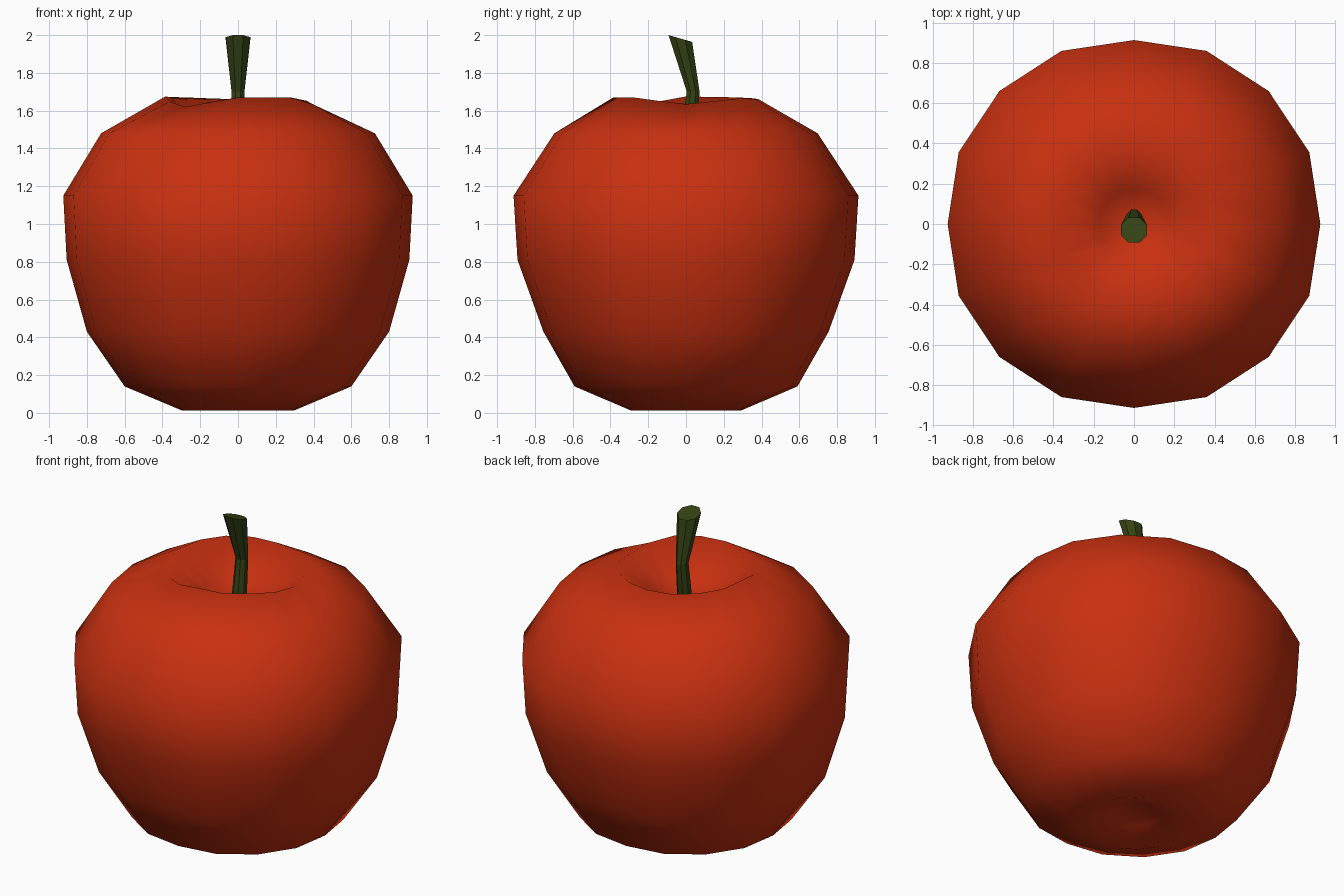
import bpy, bmesh, math
from mathutils import Vector

if "Cube" in bpy.data.objects:
    bpy.data.objects.remove(bpy.data.objects["Cube"])


def material(name, rgb):
    m = bpy.data.materials.new(name)
    m.diffuse_color = (*rgb, 1)
    m.use_nodes = True
    m.node_tree.nodes["Principled BSDF"].inputs["Base Color"].default_value = m.diffuse_color
    return m


def loft(name, rings, mat, bottom=None, top=None):
    """Skin a stack of equal rings; close each end with a fan or a cap."""
    bm = bmesh.new()
    loops = [[bm.verts.new(p) for p in ring] for ring in rings]
    n = len(loops[0])
    for a, b in zip(loops, loops[1:]):
        for i in range(n):
            j = (i + 1) % n
            bm.faces.new((a[i], a[j], b[j], b[i]))
    for loop, tip in ((loops[0], bottom), (loops[-1], top)):
        if tip is None:
            bm.faces.new(loop)
        else:
            c = bm.verts.new(tip)
            for i in range(n):
                bm.faces.new((loop[i], loop[(i + 1) % n], c))
    bmesh.ops.recalc_face_normals(bm, faces=bm.faces)
    me = bpy.data.meshes.new(name)
    bm.to_mesh(me)
    bm.free()
    me.materials.append(mat)
    ob = bpy.data.objects.new(name, me)
    bpy.context.collection.objects.link(ob)
    return ob


red = material("apple red", (0.58, 0.03, 0.005))
green = material("stem green", (0.035, 0.055, 0.007))

# Fruit: rings of (x radius, y radius, height), with a gently uneven rim
SIDES = 16
profile = [(.13, .13, .07), (.295, .29, .012), (.60, .59, .14), (.80, .755, .43),
           (.907, .892, .81), (.925, .913, 1.15), (.725, .697, 1.48),
           (.385, .385, 0), (.17, .17, 1.5)]
rim = [1.635, 1.665, 1.66, 1.67, 1.675, 1.62, 1.67, 1.67]
rings = []
for rx, ry, z in profile:
    ring = []
    for i in range(SIDES):
        a = math.tau * i / SIDES
        k = 1 + .022 * math.sqrt(abs(math.sin(2 * a)))
        h = z or (rim[i // 2] + rim[(i + 1) // 2 % 8]) / 2
        ring.append((rx * k * math.cos(a), ry * k * math.sin(a), h))
    rings.append(ring)
fruit = loft("fruit", rings, red, (0, 0, .1), (0, 0, 1.44))
for p in fruit.data.polygons:
    p.use_smooth = True

# Stem: eight-sided tube with a bend, flaring to a tilted cut end
stem_rings = []
for y, z, r, tilt in ((.005, 1.40, .042, 0), (.038, 1.70, .034, .03), (-.03, 1.982, .065, .28)):
    ring = []
    for i in range(8):
        a = math.tau * (i + .5) / 8
        u, v = r * math.cos(a) / math.cos(math.pi / 8), r * math.sin(a) / math.cos(math.pi / 8)
        ring.append(Vector((u, y + v * math.cos(tilt), z - v * math.sin(tilt))))
    stem_rings.append(ring)
stem = loft("stem", stem_rings, green)
